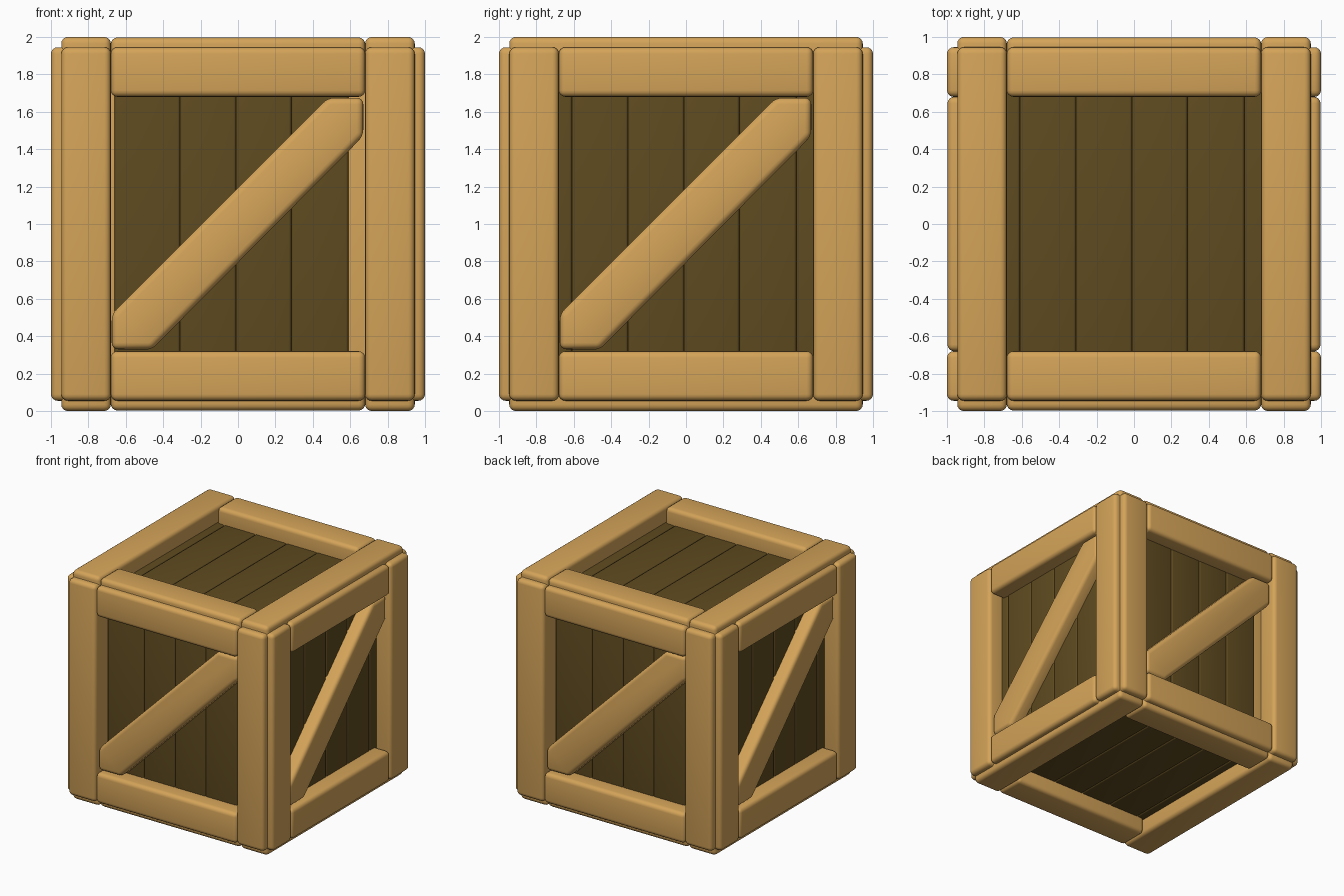
import bpy, bmesh
from math import pi, radians
from mathutils import Matrix, Vector

if "Cube" in bpy.data.objects:
    bpy.data.objects.remove(bpy.data.objects["Cube"])


def material(name, rgb):
    m = bpy.data.materials.new(name)
    m.diffuse_color = (*rgb, 1)
    m.use_nodes = True
    m.node_tree.nodes["Principled BSDF"].inputs["Base Color"].default_value = m.diffuse_color
    return m


LIGHT = material("light_wood", (0.66, 0.37, 0.10))
DARK = material("dark_wood", (0.115, 0.07, 0.014))
CENTRE = Matrix.Translation((0, 0, 1))


def board(name, outline, near, far, mat, bevel, turn):
    """Extrude an outline in a face plane from depth near to far, facing -y, then turn it to its side."""
    bm = bmesh.new()
    f = bm.faces.new([bm.verts.new((u, -near, v)) for u, v in outline])
    ext = bmesh.ops.extrude_face_region(bm, geom=[f])
    bmesh.ops.translate(bm, vec=(0, near - far, 0),
                        verts=[g for g in ext["geom"] if isinstance(g, bmesh.types.BMVert)])
    bmesh.ops.recalc_face_normals(bm, faces=bm.faces)
    bmesh.ops.bevel(bm, geom=bm.edges[:], offset=bevel, segments=4, profile=0.5, affect="EDGES")
    bm.transform(CENTRE @ turn)
    bmesh.ops.recalc_face_normals(bm, faces=bm.faces)
    me = bpy.data.meshes.new(name)
    bm.to_mesh(me)
    bm.free()
    me.materials.append(mat)
    ob = bpy.data.objects.new(name, me)
    bpy.context.collection.objects.link(ob)
    bpy.ops.object.select_all(action="DESELECT")
    ob.select_set(True)
    bpy.context.view_layer.objects.active = ob
    bpy.ops.object.shade_smooth_by_angle(angle=radians(50))


def rect(u0, u1, v0, v1):
    return [(u0, v0), (u1, v0), (u1, v1), (u0, v1)]


NARROW = [-0.66, -0.31, -0.01, 0.285, 0.59]
WIDE = [-0.89, -0.61, -0.31, -0.01, 0.285, 0.59, 0.88]
BRACE = [(-0.675, -0.67), (-0.46, -0.67), (0.67, 0.47), (0.67, 0.675), (0.48, 0.675), (-0.675, -0.48)]

# Each side of the crate: turn, plank edges, has a diagonal brace
sides = {
    "front": (Matrix(), NARROW, True),
    "right": (Matrix.Rotation(pi / 2, 4, "Z"), WIDE, True),
    "back": (Matrix.Rotation(pi, 4, "Z"), NARROW, True),
    "left": (Matrix.Rotation(-pi / 2, 4, "Z"), WIDE, True),
    "top": (Matrix.Rotation(-pi / 2, 4, "X"), WIDE, False),
    "bottom": (Matrix.Rotation(pi / 2, 4, "X"), WIDE, False),
}

for side, (turn, edges, braced) in sides.items():
    # Outer frame: two full-length posts and two rails between them
    for s, n in ((-1, "a"), (1, "b")):
        a, b = sorted((s * 0.68, s * 0.945))
        board(f"{side}_post_{n}", rect(a, b, -0.945, 0.945), 0.78, 1.0, LIGHT, 0.035, turn)
        board(f"{side}_rail_{n}", rect(-0.68, 0.68, a, b), 0.78, 0.997, LIGHT, 0.035, turn)
    # Recessed planks
    for i, (a, b) in enumerate(zip(edges, edges[1:])):
        board(f"{side}_plank_{i + 1}", rect(a, b, -0.86, 0.86), 0.79, 0.86, DARK, 0.014, turn)
    # Diagonal brace
    if braced:
        board(f"{side}_brace", BRACE, 0.8, 0.97, LIGHT, 0.035, turn)

# Inner corner posts that show beside the narrow plank panels
for sx in (-1, 1):
    for sy in (-1, 1):
        a, b = sorted((sx * 0.57, sx * 0.84))
        c, d = sorted((sy * 0.6, sy * 0.83))
        board("inner_corner_post", rect(a, b, -0.84, 0.84), -d, -c, LIGHT, 0.015, Matrix())
